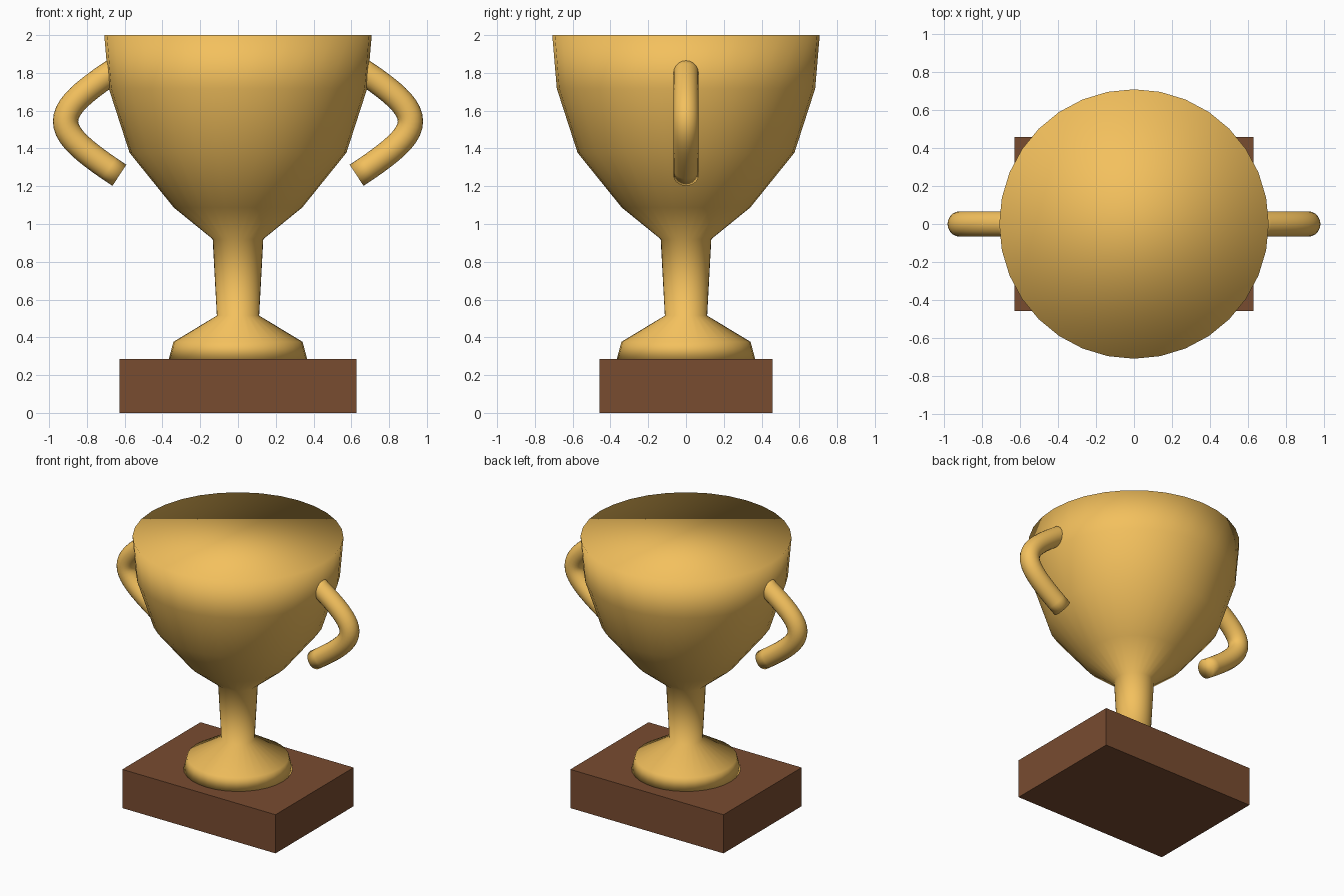
import bpy, bmesh
from math import cos, sin, pi
from mathutils import Vector

if "Cube" in bpy.data.objects:
    bpy.data.objects.remove(bpy.data.objects["Cube"])


def material(name, rgb):
    m = bpy.data.materials.new(name)
    m.diffuse_color = (*rgb, 1)
    m.use_nodes = True
    m.node_tree.nodes["Principled BSDF"].inputs["Base Color"].default_value = m.diffuse_color
    return m


gold = material("gold", (0.90, 0.53, 0.11))
wood = material("wood", (0.19, 0.072, 0.03))


def finish(bm, name, mat, smooth):
    bmesh.ops.recalc_face_normals(bm, faces=bm.faces)
    for f in bm.faces:
        f.smooth = smooth
    me = bpy.data.meshes.new(name)
    bm.to_mesh(me)
    bm.free()
    me.materials.append(mat)
    ob = bpy.data.objects.new(name, me)
    bpy.context.collection.objects.link(ob)
    return ob


def skin(rings, name, mat):
    """Bridge a list of point rings and cap both ends."""
    bm = bmesh.new()
    rows = [[bm.verts.new(p) for p in ring] for ring in rings]
    n = len(rows[0])
    for a, b in zip(rows, rows[1:]):
        for i in range(n):
            j = (i + 1) % n
            bm.faces.new((a[i], a[j], b[j], b[i]))
    bm.faces.new(rows[0][::-1])
    bm.faces.new(rows[-1])
    return finish(bm, name, mat, True)


# Wooden plinth
bm = bmesh.new()
bmesh.ops.create_cube(bm, size=1)
bmesh.ops.scale(bm, vec=(1.254, 0.914, 0.286), verts=bm.verts)
bmesh.ops.translate(bm, vec=(0, 0, 0.143), verts=bm.verts)
finish(bm, "plinth", wood, False)

# Cup: foot, stem and bowl turned as one smooth solid with a flat top
SEG = 32
profile = [(0.366, 0.286), (0.342, 0.376), (0.112, 0.515), (0.134, 0.92),
           (0.34, 1.087), (0.574, 1.377), (0.684, 1.717), (0.708, 2.0)]
skin([[(r * cos(2 * pi * i / SEG), r * sin(2 * pi * i / SEG), z)
       for i in range(SEG)] for r, z in profile], "cup", gold)

# Handles: round tube swept along a bowed curve, one on each side
STEPS, SIDES, RADIUS = 20, 20, 0.067
ctrl = [Vector(p) for p in ((0.628, 0, 1.83), (1.008, 0, 1.58),
                            (1.008, 0, 1.508), (0.628, 0, 1.258))]
for side, name in ((1, "right_handle"), (-1, "left_handle")):
    a, b, c, d = ctrl
    rings = []
    for s in range(STEPS + 1):
        t = s / STEPS
        u = 1 - t
        p = a * u**3 + b * 3 * u * u * t + c * 3 * u * t * t + d * t**3
        tan = ((b - a) * u * u + (c - b) * 2 * u * t + (d - c) * t * t).normalized()
        across = Vector((0, 1, 0))
        out = tan.cross(across)
        ring = []
        for k in range(SIDES):
            q = p + RADIUS * (cos(2 * pi * k / SIDES) * out + sin(2 * pi * k / SIDES) * across)
            ring.append((side * q.x, q.y, q.z))
        rings.append(ring)
    skin(rings, name, gold)
